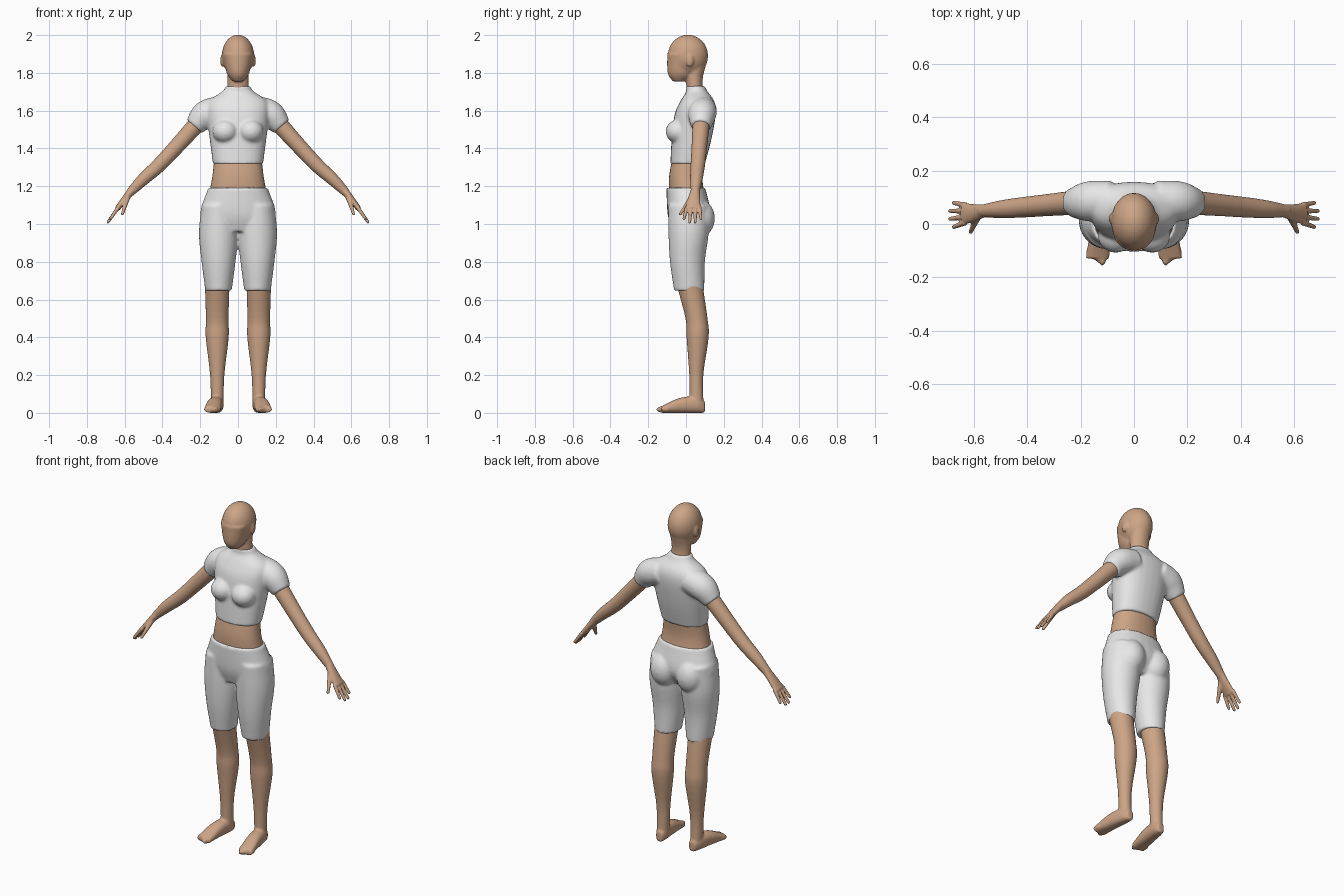
import bpy, bmesh, math
from mathutils import Vector, Matrix

cube = bpy.data.objects.get("Cube")
if cube:
    bpy.data.objects.remove(cube)

X, Y, Z = Matrix.Identity(3)
BOTH = {"left": 1, "right": -1}


def material(name, color):
    mat = bpy.data.materials.new(name)
    mat.use_nodes = True
    mat.diffuse_color = color
    mat.node_tree.nodes["Principled BSDF"].inputs["Base Color"].default_value = color
    return mat


skin = material("skin tan", (.61, .375, .24, 1))
cloth = material("cloth white", (.8, .8, .8, 1))


def spline(rings, steps=5):
    """Smooth interpolation through rings of (x, y, z, half_u, half_v)."""
    points = [Vector(ring) for ring in rings]
    before = points[0] * 2 - points[1]
    after = points[-1] * 2 - points[-2]
    points = [before, *points, after]
    result = []
    for a, b, c, d in zip(points, points[1:], points[2:], points[3:]):
        start_slope, end_slope = (c - a) / 2, (d - b) / 2
        for step in range(steps):
            t = step / steps
            ease = t * t * (3 - 2 * t)
            curve_in = start_slope * t * (1 - t) ** 2
            curve_out = end_slope * t * t * (t - 1)
            result.append(b.lerp(c, ease) + curve_in + curve_out)
    return result + [points[-2]]


def superellipse(value, power):
    return math.copysign(abs(value) ** (2 / power), value)


def loft(bm, rings, side=1, axes=None, power=2, sides=28):
    """Closed tube through elliptical rings; without axes it follows its path."""
    rings = spline(rings)
    centers = [Vector(ring[:3]) for ring in rings]
    last = len(rings) - 1
    loops = []
    for i, ring in enumerate(rings):
        if axes:
            u, v = axes
        else:
            tangent = (centers[min(i + 1, last)] - centers[max(i - 1, 0)]).normalized()
            u = (Y - tangent * tangent.y).normalized()
            v = tangent.cross(u)
        loop = []
        for k in range(sides):
            angle = math.tau * k / sides
            across = u * ring[3] * superellipse(math.cos(angle), power)
            along = v * ring[4] * superellipse(math.sin(angle), power)
            point = centers[i] + across + along
            loop.append(bm.verts.new((point.x * side, point.y, point.z)))
        loops.append(loop)
    for low, high in zip(loops, loops[1:]):
        for k in range(sides):
            bm.faces.new((low[k - 1], low[k], high[k], high[k - 1]))
    bm.faces.new(loops[0])
    bm.faces.new(loops[-1])


def column(bm, rows, x=0, side=1, power=2):
    """Upright loft from rows of (z, half_width, front_y, back_y)."""
    rings = [(x, (front + back) / 2, z, width, (back - front) / 2)
             for z, width, front, back in rows]
    loft(bm, rings, side, (X, Y), power)


def limb(bm, rows, side):
    """Round arm section from rows of (x, z, radius), drifting forward outward."""
    loft(bm, [(x, .1 - .09 * x, z, radius, radius) for x, z, radius in rows], side)


def taper(bm, base, tip, thick, thin, side):
    """Straight finger with a rounded tip."""
    ends = Vector((*base, thick, thick)), Vector((*tip, thin, thin))
    loft(bm, [ends[0], ends[0].lerp(ends[1], .5), ends[1]], side)
    ball(bm, tip, (thin, thin, thin), side)


def ball(bm, center, radii, side=1):
    place = Matrix.Translation((center[0] * side, center[1], center[2]))
    bmesh.ops.create_uvsphere(bm, u_segments=24, v_segments=16, radius=1,
                              matrix=place @ Matrix.Diagonal((*radii, 1)))


def finish(bm, name, mat, voxel, smoothing):
    """Fuse the overlapping volumes into one soft surface."""
    bmesh.ops.recalc_face_normals(bm, faces=bm.faces)
    mesh = bpy.data.meshes.new(name)
    bm.to_mesh(mesh)
    bm.free()
    mesh.materials.append(mat)
    mesh.shade_smooth()
    part = bpy.data.objects.new(name, mesh)
    bpy.context.collection.objects.link(part)
    fuse = part.modifiers.new("fuse", 'REMESH')
    fuse.mode = 'VOXEL'
    fuse.voxel_size = voxel
    fuse.use_smooth_shade = True
    soften = part.modifiers.new("soften", 'SMOOTH')
    soften.factor = .5
    soften.iterations = smoothing


# Head: skull, face and jaw, neck, ears
bm = bmesh.new()
ball(bm, (0, .01, 1.89), (.086, .107, .112))
column(bm, [(1.755, .03, -.07, 0), (1.8, .06, -.097, .05), (1.9, .08, -.1, .05)])
column(bm, [(1.65, .06, .01, .1), (1.76, .055, 0, .088), (1.86, .06, 0, .11)])
for side in BOTH.values():
    ball(bm, (.084, .02, 1.865), (.01, .02, .034), side)
finish(bm, "head", skin, .006, 5)

# Bare midriff
bm = bmesh.new()
column(bm, [(1.15, .155, -.09, .1), (1.25, .137, -.09, .086), (1.36, .124, -.07, .094)],
       power=2.2)
finish(bm, "midriff", skin, .008, 4)

# Cropped top with bust and short sleeves
bm = bmesh.new()
column(bm, [(1.317, .133, -.083, .1), (1.45, .15, -.076, .135), (1.58, .165, -.06, .157),
            (1.65, .155, -.03, .15), (1.7, .085, 0, .115), (1.73, .064, 0, .1)], power=2.3)
for side in BOTH.values():
    ball(bm, (.068, -.042, 1.49), (.068, .066, .062), side)
    limb(bm, [(.08, 1.61, .07), (.17, 1.58, .075), (.232, 1.515, .053)], side)
finish(bm, "cropped_top", cloth, .008, 7)

# Knee-length shorts
bm = bmesh.new()
column(bm, [(.96, .14, -.07, .08), (1.05, .2, -.097, .13), (1.192, .158, -.104, .102)],
       power=2.2)
for side in BOTH.values():
    ball(bm, (.085, .07, 1.03), (.082, .083, .1), side)
    column(bm, [(.647, .07, -.063, .097), (.8, .09, -.085, .1),
                (.95, .104, -.093, .12), (1.1, .09, -.094, .12)], .103, side)
finish(bm, "shorts", cloth, .008, 6)

for label, side in BOTH.items():
    # Lower leg and foot
    bm = bmesh.new()
    column(bm, [(.03, .033, .02, .093), (.2, .038, .017, .092), (.4, .061, .003, .12),
                (.5, .06, -.003, .114), (.7, .066, -.055, .085)], .11, side)
    foot = [(.1, .02, .06), (.06, .035, .085), (-.03, .041, .08), (-.13, .044, .036)]
    loft(bm, [(.12 - .13 * y, y, top / 2, width, top / 2) for y, width, top in foot],
         side, (X, Z), 2.4)

    # Toes, shrinking outward
    for toe in range(5):
        size = 1 - toe / 10
        ball(bm, (.118 + .0135 * toe, -.135 + .008 * toe, .018),
             Vector((.0125, .022, .016)) * size, side)
    finish(bm, label + "_leg", skin, .006, 4)

    # Arm and palm
    bm = bmesh.new()
    limb(bm, [(.19, 1.56, .047), (.33, 1.405, .041), (.42, 1.31, .038),
              (.5, 1.238, .033), (.57, 1.168, .023)], side)
    loft(bm, [(.56, .05, 1.18, .024, .022), (.6, .042, 1.13, .033, .018),
              (.64, .038, 1.08, .042, .014)], side)

    # Four fanned fingers and the thumb
    for finger in range(4):
        fan = finger / 3 - .5
        taper(bm, (.632, .038 + .066 * fan, 1.09),
              (.69 - .06 * fan ** 2, .034 + .09 * fan, 1.008 + .08 * fan ** 2),
              .011, .008, side)
    taper(bm, (.585, .03, 1.14), (.612, -.03, 1.053), .015, .008, side)
    finish(bm, label + "_arm", skin, .0045, 3)
